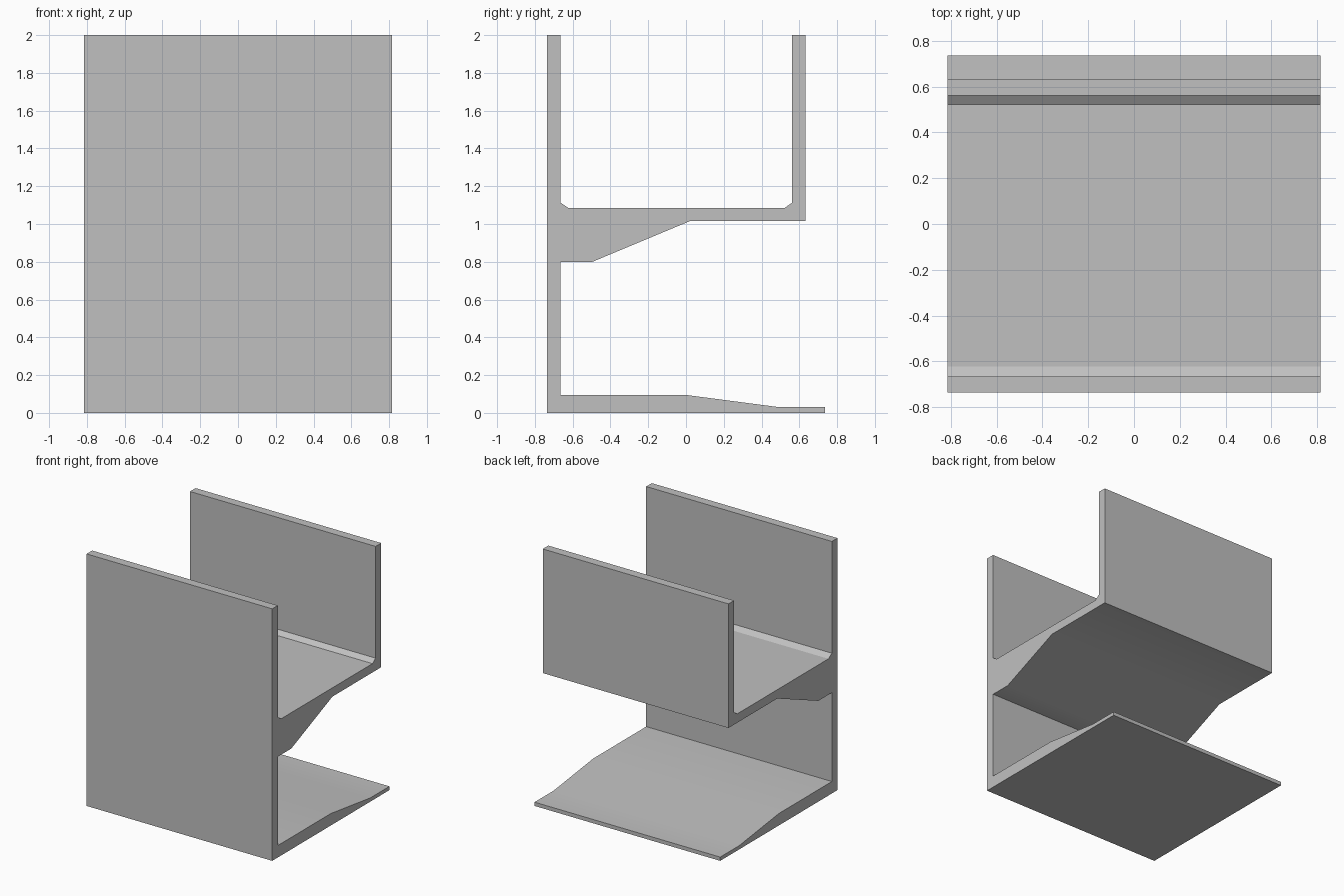
import bpy
import bmesh
import math

cube = bpy.data.objects.get("Cube")
if cube:
    bpy.data.objects.remove(cube, do_unlink=True)

HALF_WIDTH = 0.815
FRONT, BACK = -0.735, 0.735
INNER = -0.665           # inner face of the front wall
LIP_IN, LIP_OUT = 0.562, 0.632

# One plain grey material
grey = bpy.data.materials.new("plain grey")
grey.use_nodes = True
colour = (0.53, 0.53, 0.53, 1)
grey.diffuse_color = colour
grey.node_tree.nodes["Principled BSDF"].inputs["Base Color"].default_value = colour

# Side profile (y, z): base plate, shelf with gusset, trough, back lip, front wall
base = [(FRONT, 0), (BACK, 0), (BACK, 0.03), (0.495, 0.03), (0.0, 0.095), (INNER, 0.095)]
gusset = [(INNER, 0.8), (-0.495, 0.8), (0.02, 1.015)]
back_lip = [(LIP_OUT, 1.015), (LIP_OUT, 2), (LIP_IN, 2), (LIP_IN, 1.113)]
trough = [(0.522, 1.085), (-0.622, 1.085), (INNER, 1.113)]
front_wall = [(INNER, 2), (FRONT, 2)]
profile = base + gusset + back_lip + trough + front_wall

# Extrude the profile along the width
bm = bmesh.new()
face = bm.faces.new([bm.verts.new((-HALF_WIDTH, y, z)) for y, z in profile])
result = bmesh.ops.extrude_face_region(bm, geom=[face], use_keep_orig=True)
new_verts = [g for g in result["geom"] if isinstance(g, bmesh.types.BMVert)]
bmesh.ops.translate(bm, verts=new_verts, vec=(2 * HALF_WIDTH, 0, 0))
bmesh.ops.recalc_face_normals(bm, faces=bm.faces)
mesh = bpy.data.meshes.new("bracket")
bm.to_mesh(mesh)
bm.free()
mesh.materials.append(grey)

bracket = bpy.data.objects.new("bracket", mesh)
bpy.context.collection.objects.link(bracket)

# Soften the shallow ramp bends, keep the corners sharp
bpy.ops.object.select_all(action="DESELECT")
bracket.select_set(True)
bpy.context.view_layer.objects.active = bracket
bpy.ops.object.shade_smooth_by_angle(angle=math.radians(30))
